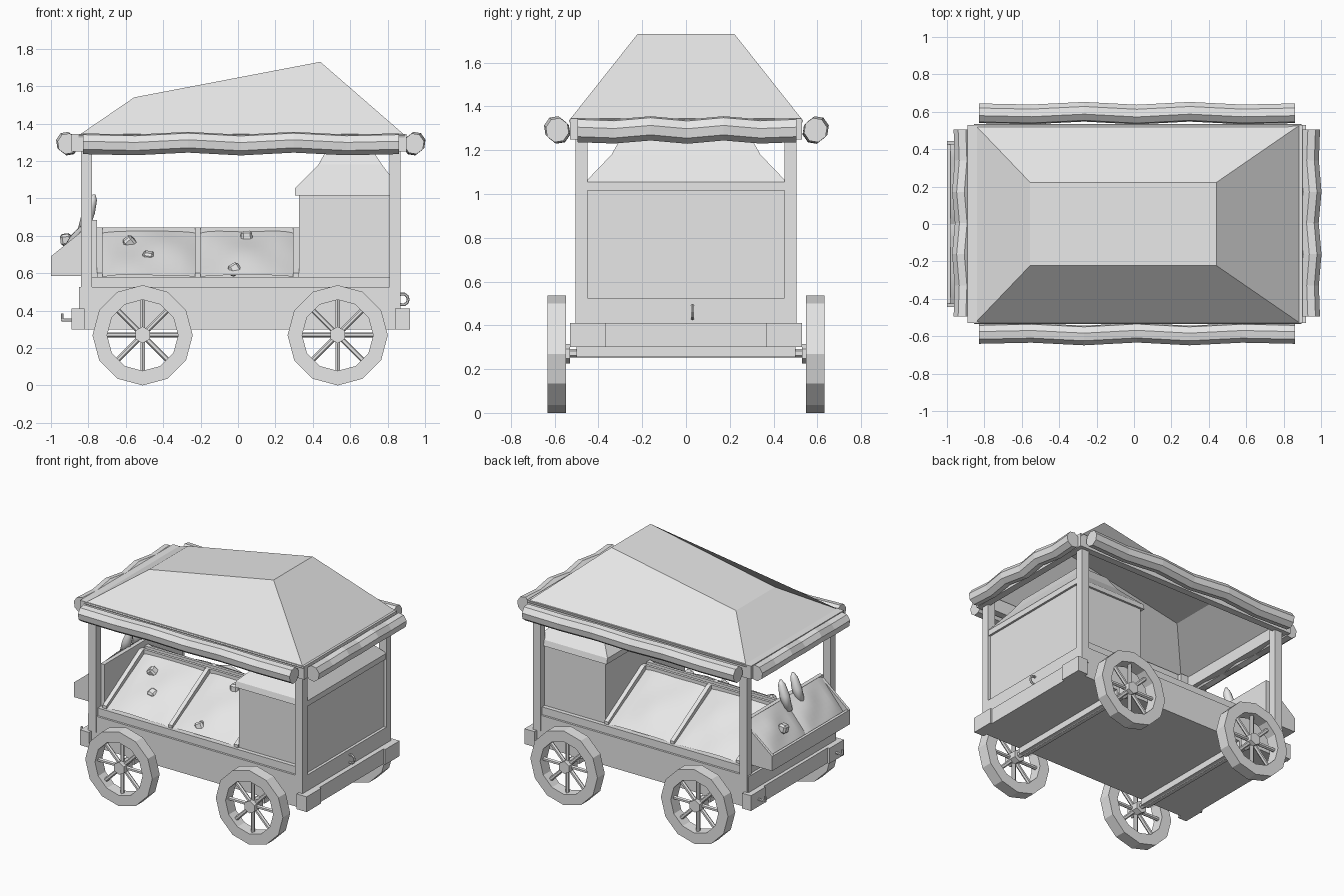
import bpy, bmesh, math
from mathutils import Vector, Matrix, Euler

old = bpy.data.objects.get("Cube")
if old:
    bpy.data.objects.remove(old)

GREY = (0.8, 0.8, 0.8, 1)
mat = bpy.data.materials.new("plain grey")
mat.use_nodes = True
mat.diffuse_color = GREY
mat.node_tree.nodes["Principled BSDF"].inputs["Base Color"].default_value = GREY


def finish(name, bm, smooth=False):
    bmesh.ops.recalc_face_normals(bm, faces=bm.faces)
    me = bpy.data.meshes.new(name)
    bm.to_mesh(me)
    bm.free()
    me.materials.append(mat)
    for p in me.polygons:
        p.use_smooth = smooth
    ob = bpy.data.objects.new(name, me)
    bpy.context.collection.objects.link(ob)
    return ob


def box(name, x, y, z):
    bm = bmesh.new()
    size = Vector((x[1] - x[0], y[1] - y[0], z[1] - z[0]))
    mid = Vector((sum(x), sum(y), sum(z))) / 2
    bmesh.ops.create_cube(bm, size=1, matrix=Matrix.Translation(mid) @ Matrix.Diagonal(size).to_4x4())
    return finish(name, bm)


def loft(name, rings, caps=(True, True), smooth=False):
    """Join rings of equal point count with quads."""
    bm = bmesh.new()
    vs = [[bm.verts.new(p) for p in r] for r in rings]
    n = len(vs[0])
    for a, b in zip(vs, vs[1:]):
        for i in range(n):
            bm.faces.new((a[i], a[(i + 1) % n], b[(i + 1) % n], b[i]))
    for use, ring in zip(caps, (vs[0], vs[-1])):
        if use:
            bm.faces.new(ring)
    return finish(name, bm, smooth)


def rect(x0, x1, y, z0, z1=None):
    z1 = z0 if z1 is None else z1
    return [(x0, -y, z0), (x1, -y, z1), (x1, y, z1), (x0, y, z0)]


def rod(name, a, b, r, sides=6):
    a, b = Vector(a), Vector(b)
    bm = bmesh.new()
    m = Matrix.Translation((a + b) / 2) @ (b - a).to_track_quat('Z', 'Y').to_matrix().to_4x4()
    bmesh.ops.create_cone(bm, cap_ends=True, segments=sides, radius1=r, radius2=r,
                          depth=(b - a).length, matrix=m)
    return finish(name, bm)


def heap(name, origin, u, v, bump, phase):
    """Lumpy sheet of goods spanning origin, u and v."""
    origin, u, v = Vector(origin), Vector(u), Vector(v)
    nrm = u.cross(v).normalized()
    if nrm.z < 0:
        nrm = -nrm
    bm = bmesh.new()
    bmesh.ops.create_grid(bm, x_segments=12, y_segments=10, size=0.5)
    for p in bm.verts:
        s, t = p.co.x + 0.5, p.co.y + 0.5
        h = math.sin(math.pi * s) ** 0.5 if 0 < s < 1 else 0
        h *= 0.5 + 0.5 * math.sin(math.pi * t)
        h *= 0.7 + 0.3 * math.sin(7 * s + phase) * math.cos(5 * t + phase)
        p.co = origin + u * s + v * t + nrm * bump * h
    return finish(name, bm, True)


def lump(name, pos, size, turn):
    bm = bmesh.new()
    m = Matrix.Translation(pos) @ Euler((turn, turn * 2, turn)).to_matrix().to_4x4()
    bmesh.ops.create_cube(bm, size=size, matrix=m)
    bmesh.ops.bevel(bm, geom=bm.edges[:], offset=size * 0.2, segments=1, affect='EDGES')
    return finish(name, bm)


# Chassis, end beams and rails
box("chassis", (-0.85, 0.87), (-0.5, 0.5), (0.3, 0.525))
box("floor", (-0.83, 0.85), (-0.485, 0.485), (0.525, 0.58))
for side, x0, x1 in (("left", 0.84, 0.92), ("right", -0.89, -0.82)):
    sgn = 1 if x0 > 0 else -1
    box(side + "_end_beam", (x0, x1 - 0.015) if sgn > 0 else (x0 + 0.015, x1), (-0.5, 0.5), (0.3, 0.41))
    for s in (-1, 1):
        box(side + "_beam_corner", (x0, x1), sorted((s * 0.365, s * 0.53)), (0.3, 0.41))

# Corner posts and roof frame
for x in (-0.84, 0.81):
    for y in (-0.505, 0.45):
        box("corner_post", (x, x + 0.06), (y, y + 0.055), (0.41, 1.34))
for y in (-0.53, 0.48):
    box("long_roof_beam", (-0.85, 0.88), (y, y + 0.05), (1.25, 1.345))
for x in (-0.89, 0.85):
    box("short_roof_beam", (x, x + 0.05), (-0.53, 0.53), (1.25, 1.345))

# Canvas roof, open below
roof = loft("canvas_roof", [rect(-0.855, 0.895, 0.535, 1.335), rect(-0.555, 0.44, 0.222, 1.54, 1.73)],
            caps=(False, True))
mod = roof.modifiers.new("thickness", 'SOLIDIFY')
mod.thickness = 0.01


# Rolled canvas along the eaves
def roll(name, axis, sgn, centre, lo, hi):
    waves = (0, -0.006, 0.008, -0.007, 0.008, -0.006, 0)
    rings = []
    for i, w in enumerate(waves):
        along = lo + (hi - lo) * i / (len(waves) - 1)
        ring = []
        for k in range(8):
            a = math.tau * (k + 0.3) / 8
            c = sgn * (centre + w + 0.054 * math.cos(a))
            z = 1.292 + w + 0.057 * math.sin(a)
            ring.append((along, c, z) if axis == 'X' else (c, along, z))
        rings.append(ring)
    loft(name, rings)


roll("front_canvas_roll", 'X', -1, 0.588, -0.83, 0.86)
roll("back_canvas_roll", 'X', 1, 0.592, -0.83, 0.86)
roll("left_canvas_roll", 'Y', 1, 0.942, -0.495, 0.505)
roll("right_canvas_roll", 'Y', -1, 0.912, -0.495, 0.505)

# Oven with its hood
box("oven", (0.325, 0.85), (-0.455, 0.455), (0.41, 1.02))
loft("oven_hood", [rect(0.305, 0.865, 0.47, 1.015), rect(0.305, 0.865, 0.46, 1.055),
                   rect(0.43, 0.77, 0.34, 1.18), rect(0.48, 0.71, 0.29, 1.27)])

# Sloped display trays, front and back
for s, side in ((-1, "front"), (1, "back")):
    for x in (-0.755, -0.23, 0.295):
        prof = [(0.465, 0.58), (0.465, 0.6), (0.05, 0.845), (0.02, 0.845), (0.02, 0.58)]
        loft(side + "_tray_divider", [[(xx, s * y, z) for y, z in prof] for xx in (x, x + 0.03)])
    box(side + "_tray_backboard", (-0.755, 0.325), sorted((s * 0.015, s * 0.035)), (0.58, 0.845))
    for x in (-0.725, -0.2):
        heap(side + "_tray_goods", (x, s * 0.46, 0.58), (0.495, 0, 0), (0, -s * 0.425, 0.235), 0.035, x * 9)
for i, (x, z) in enumerate(((-0.58, 0.76), (-0.48, 0.68), (0.045, 0.79), (-0.02, 0.615))):
    y = -0.46 + (z - 0.58) * 1.75
    lump("loose_goods", (x, y, z + 0.005), 0.06, i + 0.4)

# Sloped tray on the right end
for y in (-0.445, 0.425):
    prof = [(-1, 0.585), (-1, 0.69), (-0.76, 0.885), (-0.76, 0.585)]
    loft("end_tray_side", [[(x, yy, z) for x, z in prof] for yy in (y, y + 0.02)])
box("end_tray_lip", (-1, -0.98), (-0.445, 0.445), (0.585, 0.69))
box("end_tray_bottom", (-0.99, -0.77), (-0.44, 0.44), (0.585, 0.61))
box("end_tray_backboard", (-0.785, -0.755), (-0.445, 0.445), (0.58, 0.885))
for y in (-0.425, 0):
    heap("end_tray_goods", (-0.98, y, 0.645), (0, 0.425, 0), (0.2, 0, 0.235), 0.04, y * 8)
lump("end_loose_goods", (-0.92, 0.2, 0.78), 0.06, 0.7)
for y in (-0.12, 0.02):
    loft("standing_loaf", [[(-0.83 + f * 0.06 + r * math.cos(k), y + r * math.sin(k), 0.82 + f * 0.2)
                            for k in (i * math.tau / 8 for i in range(8))]
                           for f, r in ((0, 0.03), (0.5, 0.035), (0.85, 0.025), (1, 0.008))], smooth=True)

# Wheels and axles
for wx in (-0.51, 0.533):
    rod("axle", (wx, -0.56, 0.272), (wx, 0.56, 0.272), 0.02)
    box("axle_block", (wx - 0.03, wx + 0.03), (-0.5, 0.5), (0.255, 0.302))
    for s in (-1, 1):
        def ring(r, y):
            return [(wx + r * math.sin(i * math.tau / 12), s * y, 0.268 + r * math.cos(i * math.tau / 12))
                    for i in range(12)]
        loops = [ring(0.268, 0.548), ring(0.268, 0.632), ring(0.19, 0.632), ring(0.19, 0.548)]
        loft("wheel_rim", loops + loops[:1], caps=(False, False))
        rod("wheel_hub", (wx, s * 0.53, 0.27), (wx, s * 0.63, 0.27), 0.045)
        for i in range(8):
            a = i * math.tau / 8
            rod("wheel_spoke", (wx, s * 0.59, 0.27),
                (wx + 0.2 * math.cos(a), s * 0.59, 0.27 + 0.2 * math.sin(a)), 0.014)

# Hitch pins and pull ring
for y in (-0.44, 0.44):
    rod("hitch_pin", (-0.88, y, 0.35), (-0.945, y, 0.35), 0.009)
    rod("hitch_pin_tip", (-0.94, y, 0.345), (-0.94, y, 0.385), 0.008)
bpy.ops.mesh.primitive_torus_add(major_segments=10, minor_segments=6, major_radius=0.03, minor_radius=0.008,
                                 location=(0.88, 0.03, 0.46), rotation=(math.pi / 2, 0, 0))
pull_ring = bpy.context.object
pull_ring.name = "pull_ring"
pull_ring.data.materials.append(mat)
